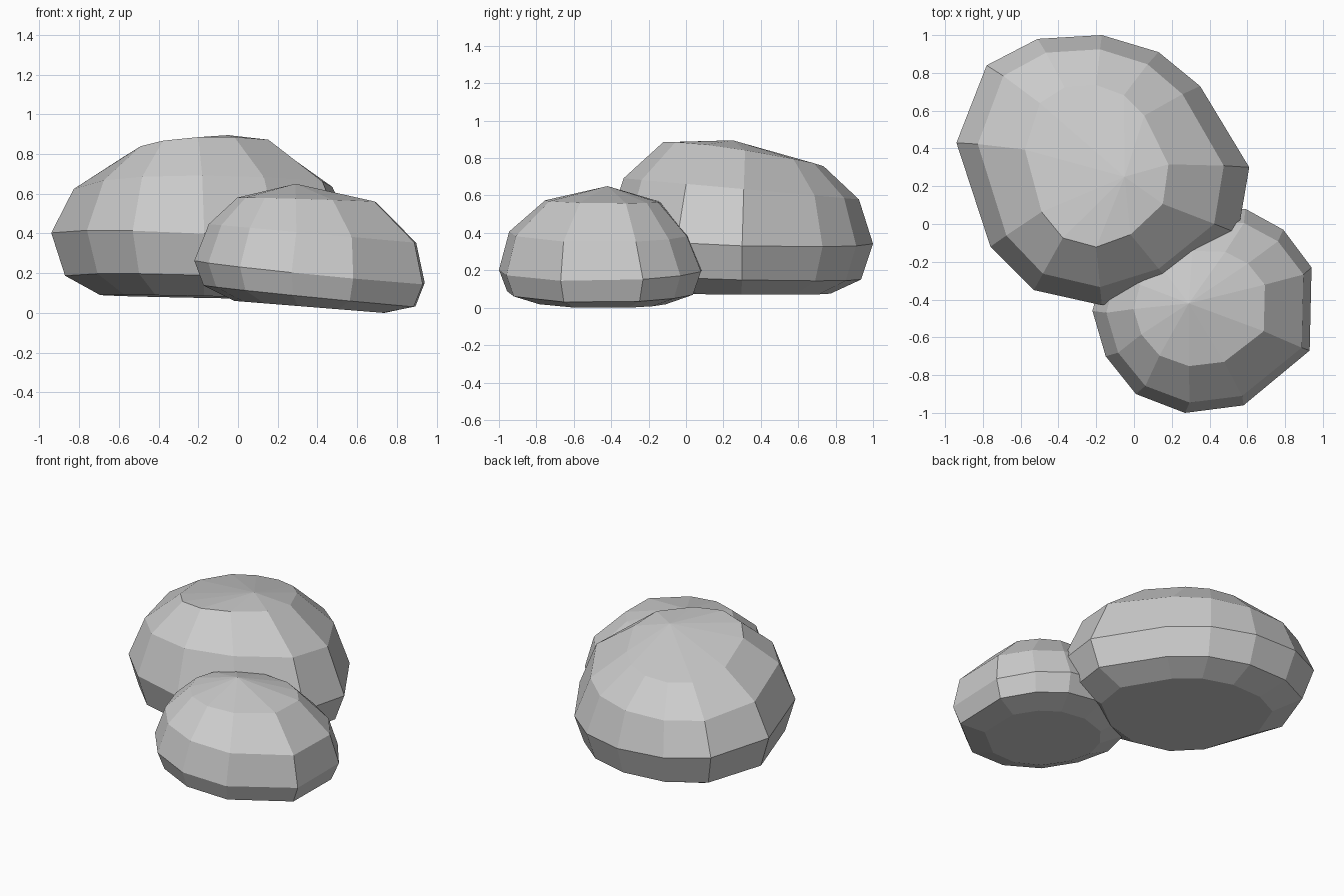
import bpy
import bmesh
from mathutils import Vector

default_cube = bpy.data.objects.get("Cube")
if default_cube:
    bpy.data.objects.remove(default_cube, do_unlink=True)

# One plain stone colour
stone = bpy.data.materials.new("stone_grey")
stone.use_nodes = True
stone_colour = (0.6, 0.6, 0.6, 1)
stone.diffuse_color = stone_colour
stone.node_tree.nodes["Principled BSDF"].inputs["Base Color"].default_value = stone_colour


def ring(outline, middle, scale, centre, height, tilt):
    """Scale the outline about its middle and lay it on a tilted plane."""
    points = []
    for x, y in outline:
        offset_x = (x - middle[0]) * scale[0]
        offset_y = (y - middle[1]) * scale[1]
        z = height + offset_x * tilt[0] + offset_y * tilt[1]
        points.append((centre[0] + offset_x, centre[1] + offset_y, z))
    return points


def build_rock(name, outline, middle, layers, peak):
    """Loft the layers from the flat base to the peak, as flat facets."""
    mesh = bpy.data.meshes.new(name)
    bm = bmesh.new()
    loops = []
    for layer in layers:
        points = ring(outline, middle, **layer)
        loops.append([bm.verts.new(point) for point in points])
    count = len(outline)
    bm.faces.new(list(reversed(loops[0])))
    for lower, upper in zip(loops, loops[1:]):
        for i in range(count):
            j = (i + 1) % count
            bm.faces.new((lower[i], lower[j], upper[j], upper[i]))
    top = bm.verts.new(Vector(peak))
    for i in range(count):
        bm.faces.new((loops[-1][i], loops[-1][(i + 1) % count], top))
    bmesh.ops.recalc_face_normals(bm, faces=bm.faces)
    bm.to_mesh(mesh)
    bm.free()
    mesh.materials.append(stone)
    rock = bpy.data.objects.new(name, mesh)
    bpy.context.collection.objects.link(rock)
    return rock


# Large boulder at the back
large_outline = [
    (-.94, .43), (-.76, -.12), (-.53, -.35), (-.17, -.43), (.2, -.32), (.55, -.05),
    (.61, .3), (.35, .73), (.13, .91), (-.17, 1), (-.51, .98), (-.78, .84),
]
large_middle = (-.17, .29)
large_layers = [
    dict(scale=(.68, .68), centre=large_middle, height=.08, tilt=(-.02, -.01)),
    dict(scale=(.91, .91), centre=large_middle, height=.17, tilt=(-.03, -.03)),
    dict(scale=(1, 1), centre=large_middle, height=.37, tilt=(-.05, -.04)),
    dict(scale=(.84, .88), centre=(-.18, .3), height=.635, tilt=(0, -.09)),
    dict(scale=(.49, .6), centre=(-.2, .31), height=.82, tilt=(.06, -.15)),
]
build_rock("large_boulder", large_outline, large_middle, large_layers, (-.05, .25, .895))

# Small boulder at the front
small_outline = [
    (-.22, -.46), (-.15, -.7), (.01, -.9), (.27, -1), (.58, -.96), (.93, -.67),
    (.94, -.23), (.79, -.03), (.59, .08), (.3, .09), (0, -.03), (-.16, -.23),
]
small_middle = (.36, -.46)
small_layers = [
    dict(scale=(.65, .65), centre=small_middle, height=.03, tilt=(-.08, 0)),
    dict(scale=(.92, .92), centre=small_middle, height=.085, tilt=(-.1, .01)),
    dict(scale=(1, 1), centre=small_middle, height=.205, tilt=(-.1, .02)),
    dict(scale=(.9, .88), centre=(.375, -.47), height=.4, tilt=(-.09, 0)),
    dict(scale=(.6, .56), centre=(.345, -.45), height=.57, tilt=(-.03, -.01)),
]
build_rock("small_boulder", small_outline, small_middle, small_layers, (.29, -.42, .65))
